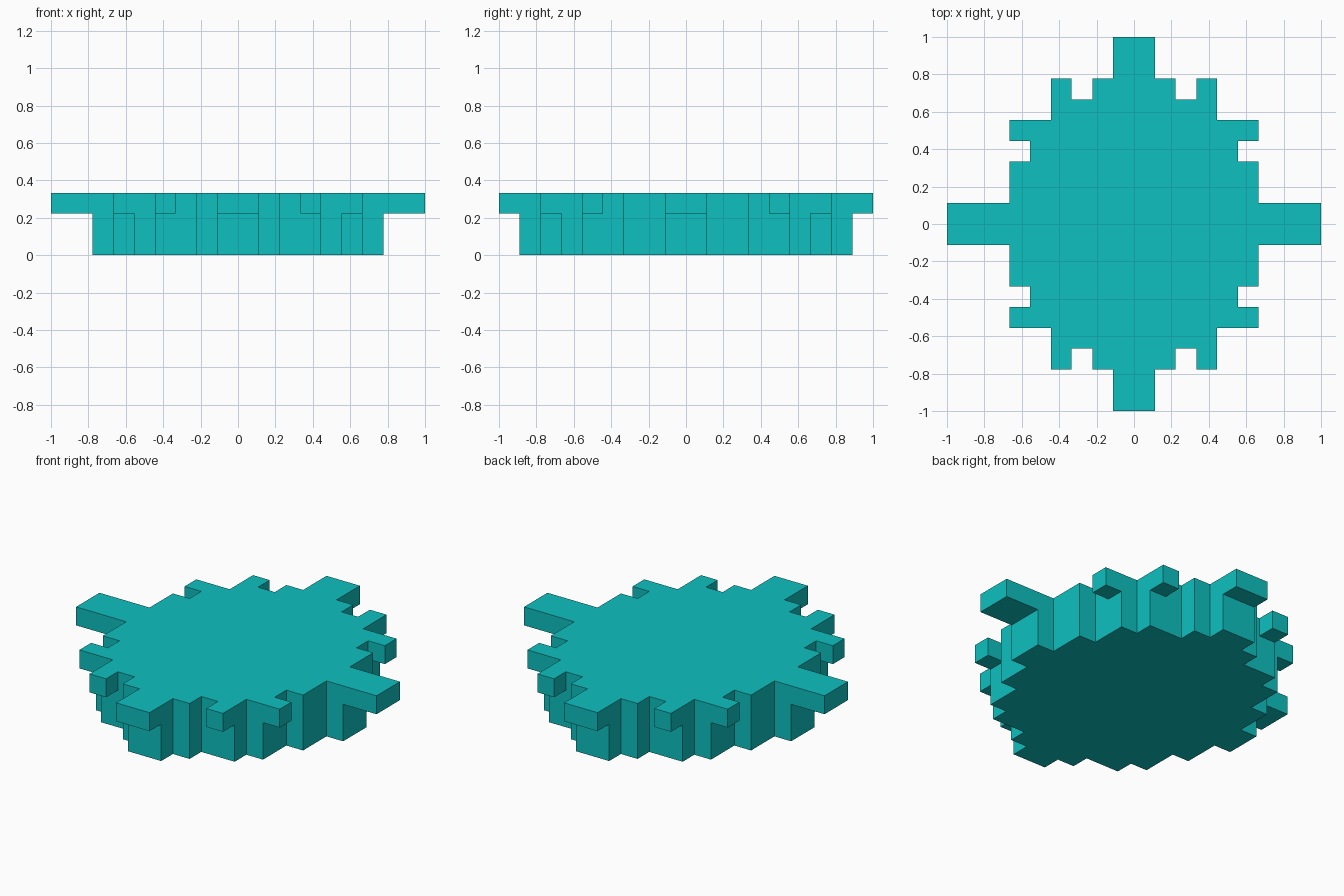
import bpy
import bmesh
import math
from mathutils import Vector

cube = bpy.data.objects.get("Cube")
if cube:
    bpy.data.objects.remove(cube, do_unlink=True)

U = 1 / 9  # block size

# Half-widths in blocks for each row outward from the centre line
DECK_ROWS = [9, 6, 6, 5, 6, 4, 4, 1, 1]
BASE_ROWS = [7, 6, 6, 5, 5, 4, 2, 1]
DECK_GAPS = {(2, 6)}  # notch cells (column, row)


def layer(rows, levels, gaps=()):
    """Mirror one quadrant of block cells into all four, on each level."""
    cells = set()
    for j, width in enumerate(rows):
        for i in range(width):
            if (i, j) not in gaps:
                cells |= {(x, y, z) for x in (i, -i - 1)
                          for y in (j, -j - 1) for z in levels}
    return cells


def block_mesh(name, cells, material):
    """Skin the outside of the cells and merge flat areas into single faces."""
    bm = bmesh.new()
    for cell in sorted(cells):
        centre = Vector(cell) + Vector((0.5, 0.5, 0.5))
        for axis in range(3):
            for sign in (-1, 1):
                n = Vector((0, 0, 0))
                n[axis] = sign
                if tuple(int(c) for c in Vector(cell) + n) in cells:
                    continue
                a = Vector((0, 0, 0))
                a[(axis + 1) % 3] = 0.5
                b = n.cross(a)
                mid = centre + n * 0.5
                bm.faces.new([bm.verts.new((mid + p) * U)
                              for p in (-a - b, a - b, a + b, b - a)])
    bmesh.ops.remove_doubles(bm, verts=bm.verts, dist=0.001)
    bmesh.ops.dissolve_limit(bm, angle_limit=math.radians(1),
                             verts=bm.verts, edges=bm.edges)
    bmesh.ops.recalc_face_normals(bm, faces=bm.faces)
    mesh = bpy.data.meshes.new(name)
    bm.to_mesh(mesh)
    bm.free()
    mesh.materials.append(material)
    obj = bpy.data.objects.new(name, mesh)
    bpy.context.collection.objects.link(obj)
    return obj


# Flat turquoise
turquoise = bpy.data.materials.new("turquoise")
turquoise.use_nodes = True
colour = (0.0044, 0.53, 0.53, 1)
turquoise.diffuse_color = colour
turquoise.node_tree.nodes["Principled BSDF"].inputs["Base Color"].default_value = colour

# Two-level base with an overhanging deck, skinned as one closed body
base = layer(BASE_ROWS, (0, 1))
deck = layer(DECK_ROWS, (2,), DECK_GAPS)
block_mesh("stepped_platform", base | deck, turquoise)
